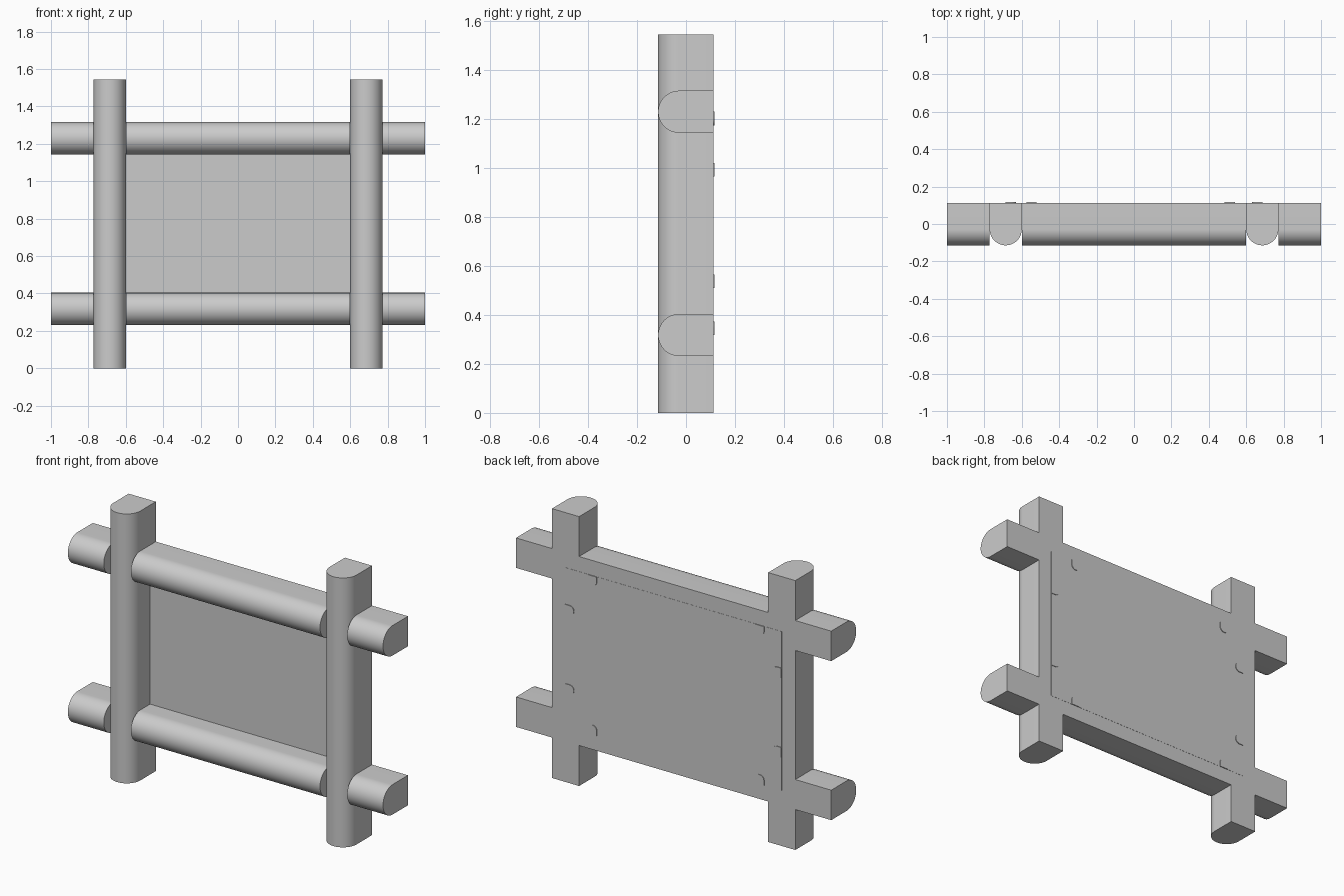
import bpy
import bmesh
import math
from mathutils import Matrix

if "Cube" in bpy.data.objects:
    bpy.data.objects.remove(bpy.data.objects["Cube"], do_unlink=True)

grey = bpy.data.materials.new("frame grey")
grey.use_nodes = True
COLOUR = (0.6, 0.6, 0.6, 1)
grey.diffuse_color = COLOUR
grey.node_tree.nodes["Principled BSDF"].inputs["Base Color"].default_value = COLOUR

R = 0.086                      # half width of a bar
FRONT, BACK = -0.114, 0.112    # depth of a bar
POST_X, HEIGHT = 0.686, 1.545
RAILS = {"lower": 0.318, "upper": 1.23}


def d_prism(name, radius, base, length, matrix, steps=32):
    """Extrude a D outline (straight back at y=base, round nose at -radius) along z."""
    outline = [(radius, base), (-radius, base)]
    for i in range(steps + 1):
        a = math.pi + math.pi * i / steps
        outline.append((radius * math.cos(a), radius * math.sin(a)))
    bm = bmesh.new()
    face = bm.faces.new([bm.verts.new((x, y, 0)) for x, y in outline])
    top = bmesh.ops.extrude_face_region(bm, geom=[face])["geom"]
    bmesh.ops.translate(bm, vec=(0, 0, length),
                        verts=[v for v in top if isinstance(v, bmesh.types.BMVert)])
    bm.transform(matrix)
    bmesh.ops.recalc_face_normals(bm, faces=bm.faces)
    return finish(name, bm)


def finish(name, bm):
    mesh = bpy.data.meshes.new(name)
    bm.to_mesh(mesh)
    bm.free()
    mesh.materials.append(grey)
    obj = bpy.data.objects.new(name, mesh)
    bpy.context.collection.objects.link(obj)
    bpy.ops.object.select_all(action="DESELECT")
    obj.select_set(True)
    bpy.context.view_layer.objects.active = obj
    bpy.ops.object.shade_smooth_by_angle(angle=math.radians(30))
    return obj


NOSE_Y = FRONT + R             # centre of the rounded front
DEPTH = BACK - NOSE_Y

# Upright posts
for side, x in (("left", POST_X), ("right", -POST_X)):
    d_prism(side + "_post", R, DEPTH, HEIGHT, Matrix.Translation((x, NOSE_Y, 0)))

# Rails, cut where the posts pass through
inner, outer = POST_X - R, POST_X + R
spans = {"middle": (-inner, inner), "left_end": (outer, 1), "right_end": (-1, -outer)}
for level, z in RAILS.items():
    for part, (x0, x1) in spans.items():
        d_prism(f"{level}_rail_{part}", R, DEPTH, x1 - x0,
                Matrix.Translation((x0, NOSE_Y, z)) @ Matrix.Rotation(math.pi / 2, 4, "Y"))

# Back panel, set into the frame
PANEL_FRONT, PANEL_BACK = 0.06, BACK + 0.001
low, high = RAILS["lower"], RAILS["upper"]
bm = bmesh.new()
bmesh.ops.create_cube(bm, size=1)
bm.transform(Matrix.Translation((0, (PANEL_FRONT + PANEL_BACK) / 2, (low + high) / 2))
             @ Matrix.Diagonal((2 * POST_X, PANEL_BACK - PANEL_FRONT, high - low, 1)))
finish("back_panel", bm)

# Thin round-nosed clips on the back, pointing in from the panel edges
CLIP_R, CLIP_T = 0.028, 0.005


def clip(name, x, z, angle):
    matrix = (Matrix.Translation((x, PANEL_BACK + CLIP_T - 0.001, z))
              @ Matrix.Rotation(angle, 4, "Y") @ Matrix.Rotation(math.pi / 2, 4, "X"))
    d_prism(name, CLIP_R, CLIP_R, CLIP_T, matrix, steps=12)


for level, edge, inward, side_z in (("lower", low, 1, 0.538), ("upper", high, -1, 0.993)):
    for side, x in (("left", 0.513), ("right", -0.548)):
        clip(f"{level}_{side}_rail_clip", x, edge + inward * CLIP_R,
             math.pi if inward > 0 else 0)
    for side, s in (("left", 1), ("right", -1)):
        clip(f"{level}_{side}_post_clip", s * (POST_X - CLIP_R), side_z, s * math.pi / 2)
